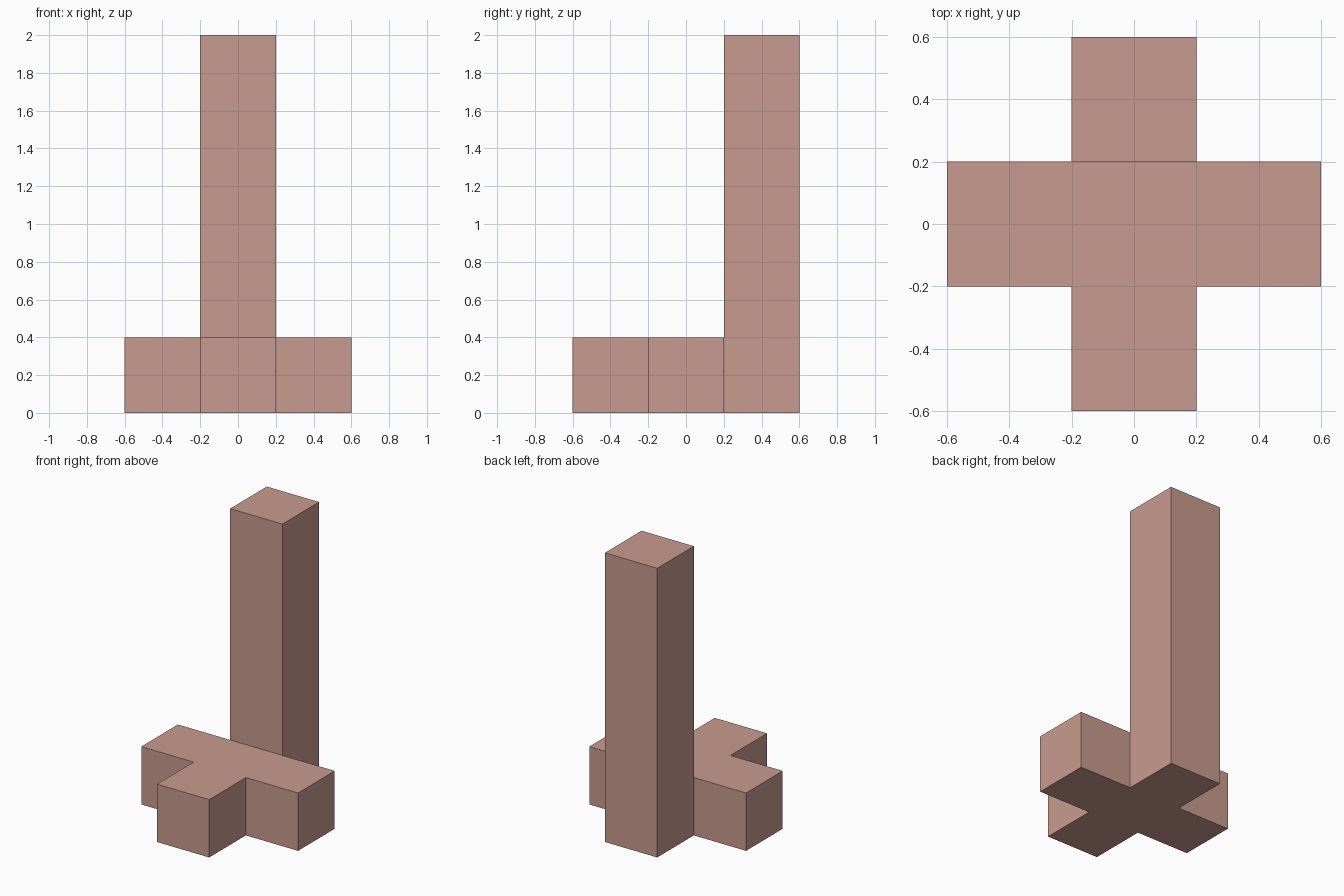
import bpy
import bmesh
from mathutils import Vector

default = bpy.data.objects.get("Cube")
if default:
    bpy.data.objects.remove(default, do_unlink=True)

UNIT = 0.4    # side of one block
HEIGHT = 2.0  # full height of the post

# Clay pink material
clay = bpy.data.materials.new("clay_pink")
clay.use_nodes = True
colour = (0.58, 0.33, 0.275, 1.0)
clay.diffuse_color = colour
clay.node_tree.nodes["Principled BSDF"].inputs["Base Color"].default_value = colour


def face_towards(faces, direction):
    """Return the face whose normal points along the direction."""
    return max(faces, key=lambda f: f.normal.dot(direction))


def extrude(bm, face, distance):
    """Pull a face out along its normal, leaving no face inside."""
    offset = face.normal * distance
    made = bmesh.ops.extrude_discrete_faces(bm, faces=[face])["faces"][0]
    bmesh.ops.translate(bm, verts=made.verts, vec=offset)
    bm.normal_update()
    return made


# Central block of the base
bm = bmesh.new()
bmesh.ops.create_cube(bm, size=UNIT)
bmesh.ops.translate(bm, verts=bm.verts, vec=(0, 0, UNIT / 2))
bm.normal_update()

# Four arms make the cross-shaped base
directions = [Vector(d) for d in ((1, 0, 0), (-1, 0, 0), (0, -1, 0), (0, 1, 0))]
sides = [face_towards(bm.faces, d) for d in directions]
for side in sides:
    back_end = extrude(bm, side, UNIT)

# Tall post rises from the back arm
up = Vector((0, 0, 1))
neighbours = [f for e in back_end.edges for f in e.link_faces]
extrude(bm, face_towards(neighbours, up), HEIGHT - UNIT)

mesh = bpy.data.meshes.new("cross_base_with_post")
bm.to_mesh(mesh)
bm.free()
mesh.materials.append(clay)
post = bpy.data.objects.new("cross_base_with_post", mesh)
bpy.context.collection.objects.link(post)
